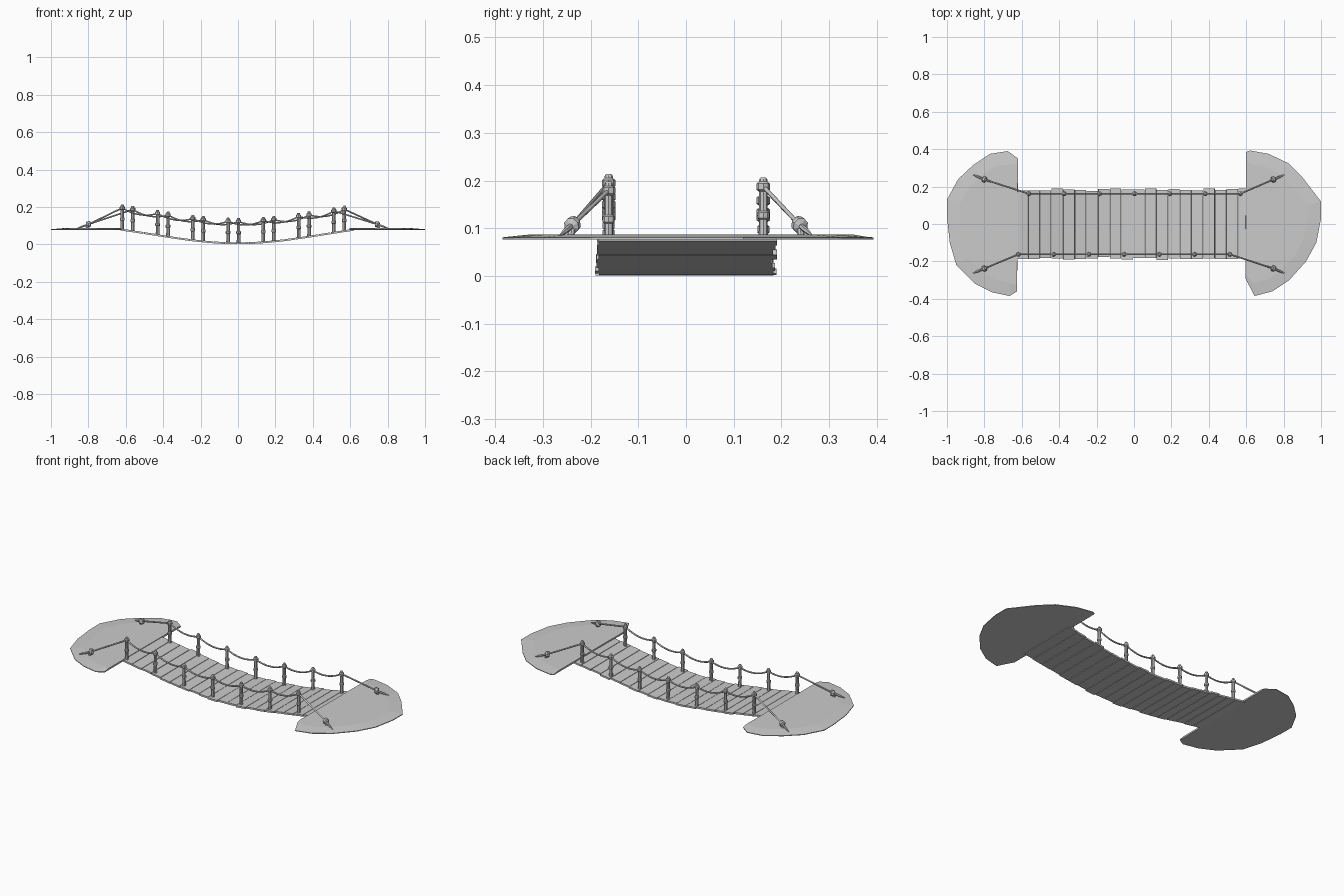
import bpy, bmesh, math, random
from mathutils import Vector, Matrix

if "Cube" in bpy.data.objects:
    bpy.data.objects.remove(bpy.data.objects["Cube"])

random.seed(4)

def deck_z(x):
    # top surface of the sagging walkway, flattening at the banks
    t = min(abs(x) / 0.64, 1)
    return 0.011 + 0.075 * (0.6 * t * t + 0.4 * (1 - math.cos(math.pi * t)) / 2)

def finish(bm, name):
    bmesh.ops.recalc_face_normals(bm, faces=bm.faces)
    me = bpy.data.meshes.new(name)
    bm.to_mesh(me)
    bm.free()
    ob = bpy.data.objects.new(name, me)
    bpy.context.collection.objects.link(ob)
    return ob

def lathe(name, profile, loc, axis=(0, 0, 1), sides=8):
    # revolve (radius, height) pairs around an axis
    bm = bmesh.new()
    rings = []
    for r, h in profile:
        rings.append([bm.verts.new((r * math.cos(2 * math.pi * i / sides),
                                    r * math.sin(2 * math.pi * i / sides), h))
                      for i in range(sides)])
    for a, b in zip(rings, rings[1:]):
        for i in range(sides):
            j = (i + 1) % sides
            bm.faces.new((a[i], a[j], b[j], b[i]))
    bm.faces.new(rings[0])
    bm.faces.new(rings[-1])
    rot = Vector((0, 0, 1)).rotation_difference(Vector(axis)).to_matrix().to_4x4()
    bm.transform(Matrix.Translation(loc) @ rot)
    return finish(bm, name)

def rope(name, pts, radius):
    cu = bpy.data.curves.new(name, 'CURVE')
    cu.dimensions = '3D'
    cu.bevel_depth = radius
    cu.bevel_resolution = 1
    cu.use_fill_caps = True
    sp = cu.splines.new('POLY')
    sp.points.add(len(pts) - 1)
    for p, co in zip(sp.points, pts):
        p.co = (*co, 1)
    ob = bpy.data.objects.new(name, cu)
    bpy.context.collection.objects.link(ob)
    bpy.ops.object.select_all(action='DESELECT')
    ob.select_set(True)
    bpy.context.view_layer.objects.active = ob
    bpy.ops.object.convert(target='MESH')

# planks
N, PITCH = 20, 0.0625
for i in range(N):
    x = (i - (N - 1) / 2) * PITCH - 0.005
    slope = math.atan2(deck_z(x + 0.03) - deck_z(x - 0.03), 0.06)
    bm = bmesh.new()
    bmesh.ops.create_cube(bm, size=1)
    length = 0.366 + random.uniform(-0.006, 0.01)
    bm.transform(Matrix.Translation((x, random.uniform(-0.005, 0.005), deck_z(x) - 0.005))
                 @ Matrix.Rotation(-slope, 4, 'Y')
                 @ Matrix.Diagonal((0.0605, length, 0.01, 1)))
    finish(bm, f"plank_{i}")

# earth banks: thin low-poly half discs
LEFT = [(-0.62, 0.35), (-0.675, 0.39), (-0.77, 0.375), (-0.86, 0.315), (-0.94, 0.24),
        (-1, 0.13), (-1, 0.04), (-0.985, -0.1), (-0.95, -0.22), (-0.85, -0.32),
        (-0.76, -0.365), (-0.665, -0.385), (-0.625, -0.36)]
RIGHT = [(0.6, 0.385), (0.62, 0.393), (0.72, 0.375), (0.825, 0.325), (0.9, 0.25),
         (1, 0.12), (1, 0.03), (0.975, -0.1), (0.92, -0.2), (0.83, -0.3),
         (0.74, -0.36), (0.645, -0.385), (0.595, -0.29)]
for name, outline, cx in (("left_bank", LEFT, -0.625), ("right_bank", RIGHT, 0.6)):
    bm = bmesh.new()
    rings = []
    for z, s in ((0.077, 1), (0.081, 1), (0.087, 0.82)):
        rings.append([bm.verts.new((cx + (x - cx) * s, y * (s if 0 < k < 12 else 0.5 + s / 2), z))
                      for k, (x, y) in enumerate(outline)])
    n = len(outline)
    for a, b in zip(rings, rings[1:]):
        for i in range(n):
            j = (i + 1) % n
            bm.faces.new((a[i], a[j], b[j], b[i]))
    bm.faces.new(rings[0])
    bm.faces.new(rings[-1])
    bmesh.ops.triangulate(bm, faces=[f for f in bm.faces if len(f.verts) > 4])
    finish(bm, name)

# posts with a rope binding halfway and a knot near the top
POST = [(0.010, -0.003), (0.009, 0.043), (0.0125, 0.046), (0.0125, 0.058), (0.009, 0.061),
        (0.009, 0.102), (0.014, 0.106), (0.014, 0.118), (0.009, 0.122), (0.008, 0.128), (0.005, 0.131)]
KNOT = [(0.007, -0.011), (0.017, -0.006), (0.017, 0.006), (0.007, 0.011)]
for side, sy, shift in (("back", 1, 0.003), ("front", -1, -0.053)):
    y = 0.162 * sy
    xs = [shift + (k - 3) * 0.1885 for k in range(7)]
    tops = []
    for k, x in enumerate(xs):
        lathe(f"{side}_post_{k}", POST, (x, y, deck_z(x)))
        tops.append(Vector((x, y, deck_z(x) + 0.112)))
    # hand rope hanging between the posts
    path = []
    for a, b in zip(tops, tops[1:]):
        for s in range(8):
            t = s / 8
            p = a.lerp(b, t)
            p.z -= 0.022 * 4 * t * (1 - t)
            path.append(p)
    path.append(tops[-1])
    rope(f"{side}_hand_rope", path, 0.0045)
    # anchor ropes, stakes and knots on the banks
    for end, top, px in (("left", tops[0], -0.80), ("right", tops[-1], 0.745)):
        sx = math.copysign(1, px)
        peg = Vector((px, 0.238 * sy, 0.107))
        rope(f"{side}_{end}_anchor_rope", [top, peg], 0.0045)
        out = Vector((sx * 0.062, 0.026 * sy, -0.022))
        lathe(f"{side}_{end}_rope_tail", [(0.006, 0), (0.006, 0.04), (0.002, out.length)], peg, out, 6)
        lean = Vector((-sx * 0.35, -0.15 * sy, 1))
        lathe(f"{side}_{end}_stake", [(0.007, -0.028), (0.009, 0.012), (0.006, 0.018)], peg, lean)
        lathe(f"{side}_{end}_knot", KNOT, peg, out)
